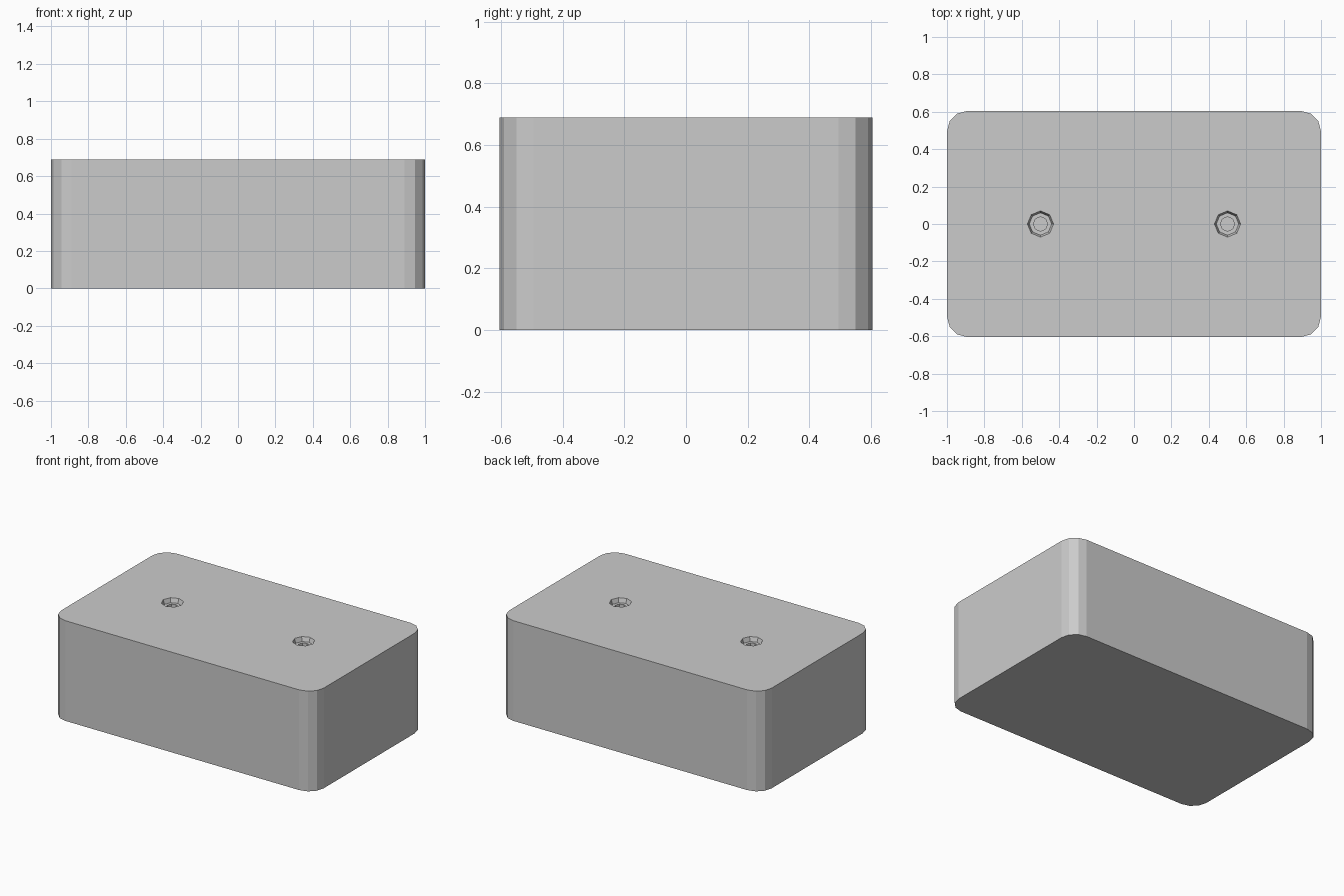
import bpy, bmesh
from math import cos, sin, pi

if "Cube" in bpy.data.objects:
    bpy.data.objects.remove(bpy.data.objects["Cube"])

HX, HY, H = 1.0, 0.605, 0.69   # half length, half width, height
R = 0.11                       # corner radius


def loft(name, rings):
    """Closed solid through a stack of equal-length point rings."""
    bm = bmesh.new()
    loops = [[bm.verts.new(p) for p in ring] for ring in rings]
    n = len(loops[0])
    for a, b in zip(loops, loops[1:]):
        for i in range(n):
            j = (i + 1) % n
            bm.faces.new((a[i], a[j], b[j], b[i]))
    bm.faces.new(loops[0][::-1])
    bm.faces.new(loops[-1])
    bmesh.ops.recalc_face_normals(bm, faces=bm.faces)
    mesh = bpy.data.meshes.new(name)
    bm.to_mesh(mesh)
    bm.free()
    obj = bpy.data.objects.new(name, mesh)
    bpy.context.collection.objects.link(obj)
    return obj


# Block with three-segment rounded vertical corners
outline = []
for k, (sx, sy) in enumerate([(1, 1), (-1, 1), (-1, -1), (1, -1)]):
    for s in range(4):
        a = (k + s / 3) * pi / 2
        outline.append((sx * (HX - R) + R * cos(a), sy * (HY - R) + R * sin(a)))
block = loft("block", [[(x, y, z) for x, y in outline] for z in (0, H)])

# Two eight-sided stepped recesses in the top: (radius, height)
steps = [(0.038, H - 0.08), (0.038, H - 0.03), (0.06, H - 0.03),
         (0.07, H), (0.07, H + 0.05)]
for cx in (-0.5, 0.5):
    cutter = loft("recess_cutter", [
        [(cx + r * cos(i * pi / 4), r * sin(i * pi / 4), z) for i in range(8)]
        for r, z in steps])
    cutter.hide_render = True
    mod = block.modifiers.new("recess", 'BOOLEAN')
    mod.operation = 'DIFFERENCE'
    mod.solver = 'EXACT'
    mod.object = cutter
    bpy.context.view_layer.objects.active = block
    bpy.ops.object.modifier_apply(modifier=mod.name)
    bpy.data.objects.remove(cutter)
